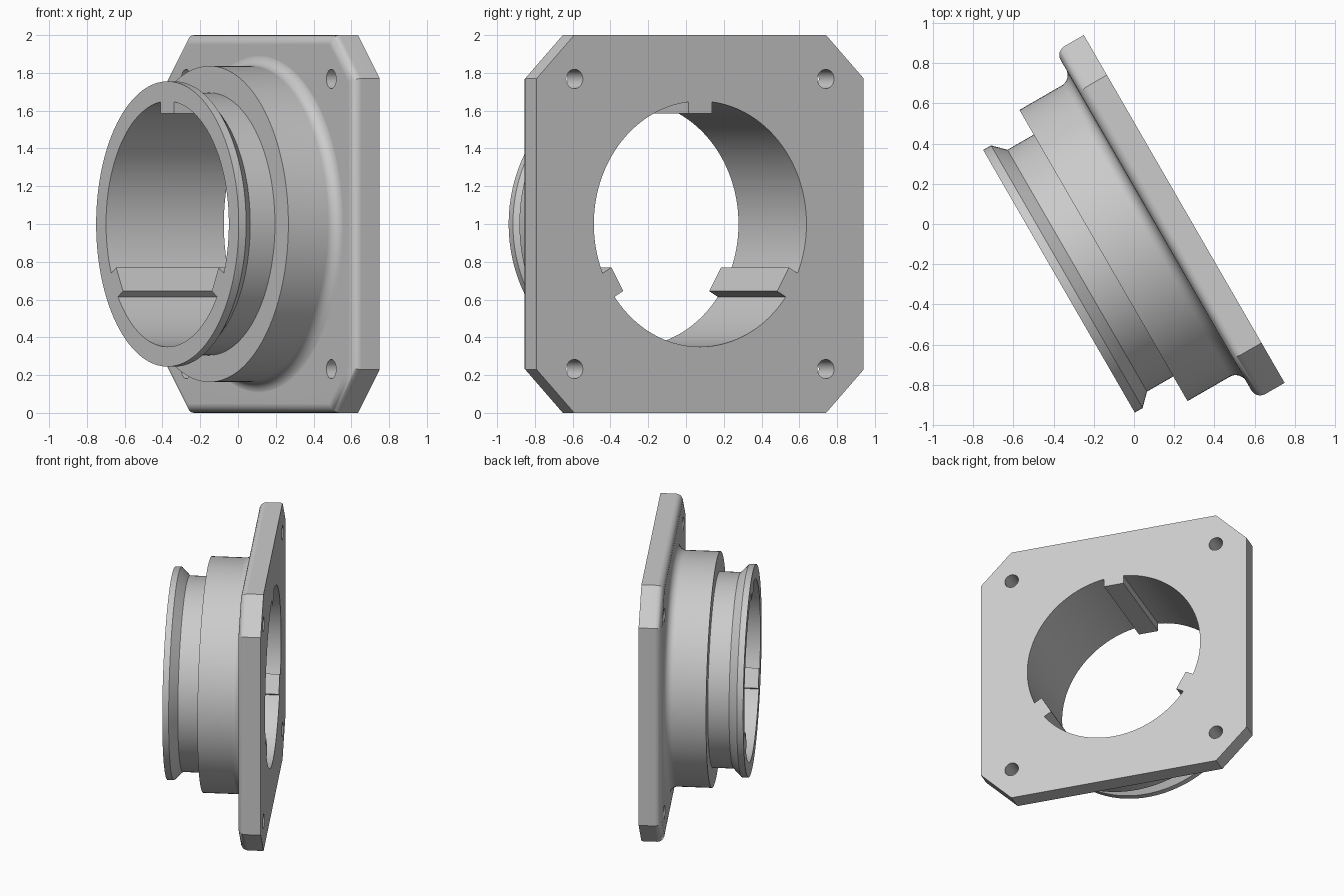
import bpy, bmesh, math
from mathutils import Matrix

if "Cube" in bpy.data.objects:
    bpy.data.objects.remove(bpy.data.objects["Cube"])

# Local frame: X across the plate, Z up, -Y towards the collar mouth (back face at y = 0)
SEG = 144
THICK = 0.162      # plate thickness
DEPTH = 0.72       # overall depth
BORE = 0.65
grey = bpy.data.materials.new("metal grey")
grey.diffuse_color = (0.6, 0.6, 0.6, 1)
grey.use_nodes = True
grey.node_tree.nodes["Principled BSDF"].inputs["Base Color"].default_value = grey.diffuse_color


def finish(name, bm):
    bmesh.ops.recalc_face_normals(bm, faces=bm.faces)
    mesh = bpy.data.meshes.new(name)
    bm.to_mesh(mesh)
    bm.free()
    mesh.materials.append(grey)
    ob = bpy.data.objects.new(name, mesh)
    bpy.context.collection.objects.link(ob)
    return ob


def prism(name, outline, d0, d1, fillet=0):
    """Extrude an (x, z) outline from depth d0 to d1, rounding the front rim."""
    bm = bmesh.new()
    base = bm.faces.new([bm.verts.new((x, -d0, z)) for x, z in outline])
    res = bmesh.ops.extrude_face_region(bm, geom=[base], use_keep_orig=True)
    front = [v for v in res["geom"] if isinstance(v, bmesh.types.BMVert)]
    bmesh.ops.translate(bm, verts=front, vec=(0, d0 - d1, 0))
    if fillet:
        rim = [e for e in bm.edges if all(v in front for v in e.verts)]
        bmesh.ops.bevel(bm, geom=rim, offset=fillet, segments=6,
                        profile=0.5, affect='EDGES')
    return finish(name, bm)


def revolve(name, profile):
    """Spin a (radius, depth) profile about the Y axis."""
    bm = bmesh.new()
    rings = []
    for r, d in profile:
        rings.append([bm.verts.new((r * math.cos(2 * math.pi * i / SEG), -d,
                                    r * math.sin(2 * math.pi * i / SEG))) for i in range(SEG)])
    for a, b in zip(rings, rings[1:]):
        for i in range(SEG):
            j = (i + 1) % SEG
            bm.faces.new((a[i], a[j], b[j], b[i]))
    bm.faces.new(rings[0])
    bm.faces.new(rings[-1])
    return finish(name, bm)


def circle(cx, cz, r, n):
    return [(cx + r * math.cos(2 * math.pi * i / n), cz + r * math.sin(2 * math.pi * i / n))
            for i in range(n)]


def combine(target, tool, operation):
    mod = target.modifiers.new(operation, 'BOOLEAN')
    mod.operation, mod.object, mod.solver = operation, tool, 'EXACT'
    bpy.context.view_layer.objects.active = target
    bpy.ops.object.modifier_apply(modifier=mod.name)
    bpy.data.objects.remove(tool)


# Square plate with clipped corners and a rounded front rim
c = 0.77
octagon = [(-1, -c), (-c, -1), (c, -1), (1, -c), (1, c), (c, 1), (-c, 1), (-1, c)]
collar = prism("flanged_collar", octagon, 0, THICK, fillet=0.05)

# Stepped collar: root fillet, shoulder, neck, flared rim
R, f = 0.837, 0.06
root = [(R + f - f * math.sin(a), THICK - 0.0005 + f - f * math.cos(a))
        for a in (math.pi / 2 * i / 8 for i in range(9))]
profile = [(R + f, 0.08)] + root + [(R, 0.464), (0.695, 0.464), (0.695, 0.615),
                                    (0.755, 0.675), (0.755, DEPTH)]
combine(collar, revolve("stepped_body", profile), 'UNION')

# Bore outline with three flat keys left standing inside it
half, inner, steps = 0.072, 0.585, 44
spread = math.asin(half / BORE)
outline = []
for k in range(3):
    a = math.radians(90 + 120 * k)
    for s in (-half, half):
        outline.append((inner * math.cos(a) - s * math.sin(a),
                        inner * math.sin(a) + s * math.cos(a)))
    sweep = math.radians(120) - 2 * spread
    for i in range(steps + 1):
        t = a + spread + sweep * i / steps
        outline.append((BORE * math.cos(t), BORE * math.sin(t)))
combine(collar, prism("bore_cutter", outline, -0.1, DEPTH + 0.1), 'DIFFERENCE')

# Four bolt holes
for sx in (-1, 1):
    for sz in (-1, 1):
        hole = circle(sx * 0.768, sz * 0.768, 0.051, 32)
        combine(collar, prism("hole_cutter", hole, -0.1, 0.3), 'DIFFERENCE')

# Turn into place and shade
collar.data.transform(Matrix.Translation((0.25, 0.075, 1)) @ Matrix.Rotation(math.radians(-60), 4, 'Z'))
bpy.ops.object.select_all(action='DESELECT')
collar.select_set(True)
bpy.context.view_layer.objects.active = collar
bpy.ops.object.shade_smooth_by_angle(angle=math.radians(30))
normals = collar.modifiers.new("weighted_normals", 'WEIGHTED_NORMAL')
normals.keep_sharp = True
